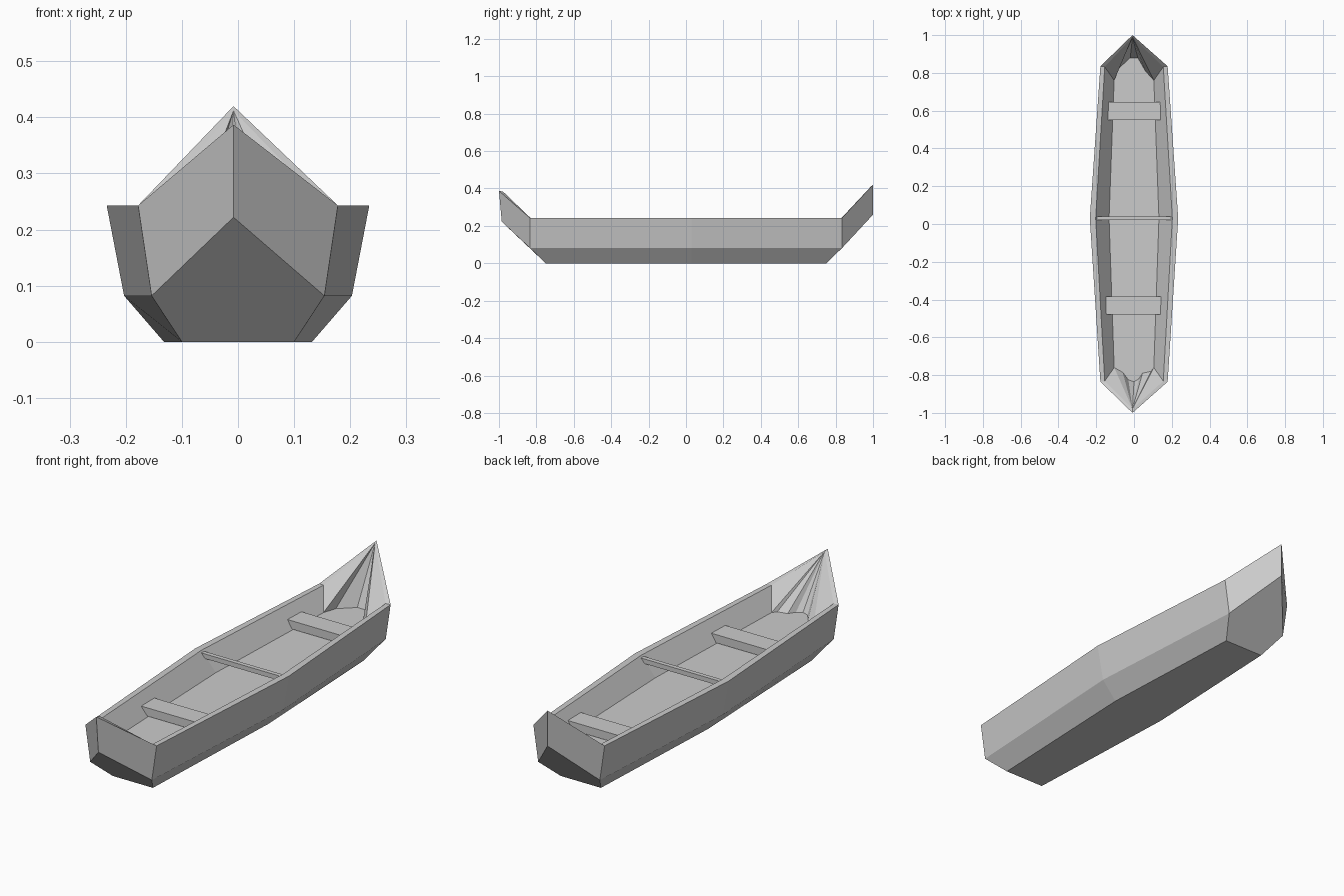
import bpy, bmesh

if "Cube" in bpy.data.objects:
    bpy.data.objects.remove(bpy.data.objects["Cube"])


def finish(bm, name):
    bmesh.ops.recalc_face_normals(bm, faces=bm.faces[:])
    mesh = bpy.data.meshes.new(name)
    bm.to_mesh(mesh)
    bm.free()
    obj = bpy.data.objects.new(name, mesh)
    bpy.context.collection.objects.link(obj)
    return obj


def ring(bm, end, mid, y_end, z, front, back):
    """Eight-point loop: front tip, right side, back tip, left side."""
    pts = [front, (end, -y_end, z), (mid, 0.03, z), (end, y_end, z),
           back, (-end, y_end, z), (-mid, 0.03, z), (-end, -y_end, z)]
    return [bm.verts.new(p) for p in pts]


def bridge(bm, a, b):
    n = len(a)
    for i in range(n):
        j = (i + 1) % n
        bm.faces.new((a[i], a[j], b[j], b[i]))


TIP = -0.008  # the stem line sits slightly off centre

# Hull: outer chine and gunwale loops, rim, and inner skin
bm = bmesh.new()
chine = ring(bm, 0.154, 0.203, 0.835, 0.082, (TIP, -0.985, 0.222), (TIP, 1.0, 0.26))
gunwale = ring(bm, 0.178, 0.234, 0.835, 0.243, (TIP, -1.0, 0.387), (TIP, 1.0, 0.42))
rim = ring(bm, 0.155, 0.203, 0.832, 0.243, (TIP, -0.978, 0.383), (TIP, 0.99, 0.412))
bridge(bm, chine, gunwale)
bridge(bm, gunwale, rim)

# Flat bottom with sloped bow and stern plates
bottom = [bm.verts.new((x, y, 0)) for x, y in
          [(0.1, -0.75), (0.132, 0.03), (0.1, 0.75),
           (-0.1, 0.75), (-0.132, 0.03), (-0.1, -0.75)]]
bm.faces.new(bottom)
for c, b in ((1, 0), (2, 1), (5, 3), (6, 4)):
    bm.faces.new((chine[c], chine[c + 1], bottom[b + 1], bottom[b]))
bm.faces.new((chine[7], chine[0], chine[1], bottom[0], bottom[5]))
bm.faces.new((chine[3], chine[4], chine[5], bottom[3], bottom[2]))

# Interior floor with irregular ends
FLOOR = 0.16
front_edge = [(-0.105, -0.76), (-0.06, -0.785), (-0.03, -0.825), (0, -0.835),
              (0.025, -0.82), (0.045, -0.79), (0.09, -0.78), (0.105, -0.76)]
back_edge = [(0.105, 0.76), (0.06, 0.81), (0.02, 0.88), (-0.02, 0.88),
             (-0.085, 0.82), (-0.105, 0.76)]
fr = [bm.verts.new((x, y, FLOOR)) for x, y in front_edge]
bk = [bm.verts.new((x, y, FLOOR)) for x, y in back_edge]
right = bm.verts.new((0.132, 0.03, FLOOR))
left = bm.verts.new((-0.132, 0.03, FLOOR))
bm.faces.new(fr + [right] + bk + [left])
for a, b, c, d in ((rim[1], rim[2], right, fr[-1]), (rim[2], rim[3], bk[0], right),
                   (rim[5], rim[6], left, bk[-1]), (rim[6], rim[7], fr[0], left)):
    bm.faces.new((a, b, c, d))
# Interior end walls fan out from each tip
for tip, fan in ((rim[0], [rim[7]] + fr + [rim[1]]), (rim[4], [rim[3]] + bk + [rim[5]])):
    for a, b in zip(fan, fan[1:]):
        bm.faces.new((tip, a, b))
finish(bm, "hull")


def plank(name, x0, x1, y0, y1, z0, z1, taper):
    """Board across the boat whose ends slope in with the hull wall."""
    bm = bmesh.new()
    sections = [[bm.verts.new(p) for p in
                 ((x0, y, z1), (x1, y, z1), (x1 - taper, y, z0), (x0 + taper, y, z0))]
                for y in (y0, y1)]
    bridge(bm, *sections)
    for s in sections:
        bm.faces.new(s)
    finish(bm, name)


# Seats and the thin middle crossbar
plank("front_seat", -0.148, 0.15, -0.48, -0.385, 0.163, 0.2, 0.015)
plank("back_seat", -0.148, 0.14, 0.55, 0.645, 0.163, 0.2, 0.015)
plank("crossbar", -0.203, 0.198, 0.02, 0.04, 0.215, 0.236, 0.012)
